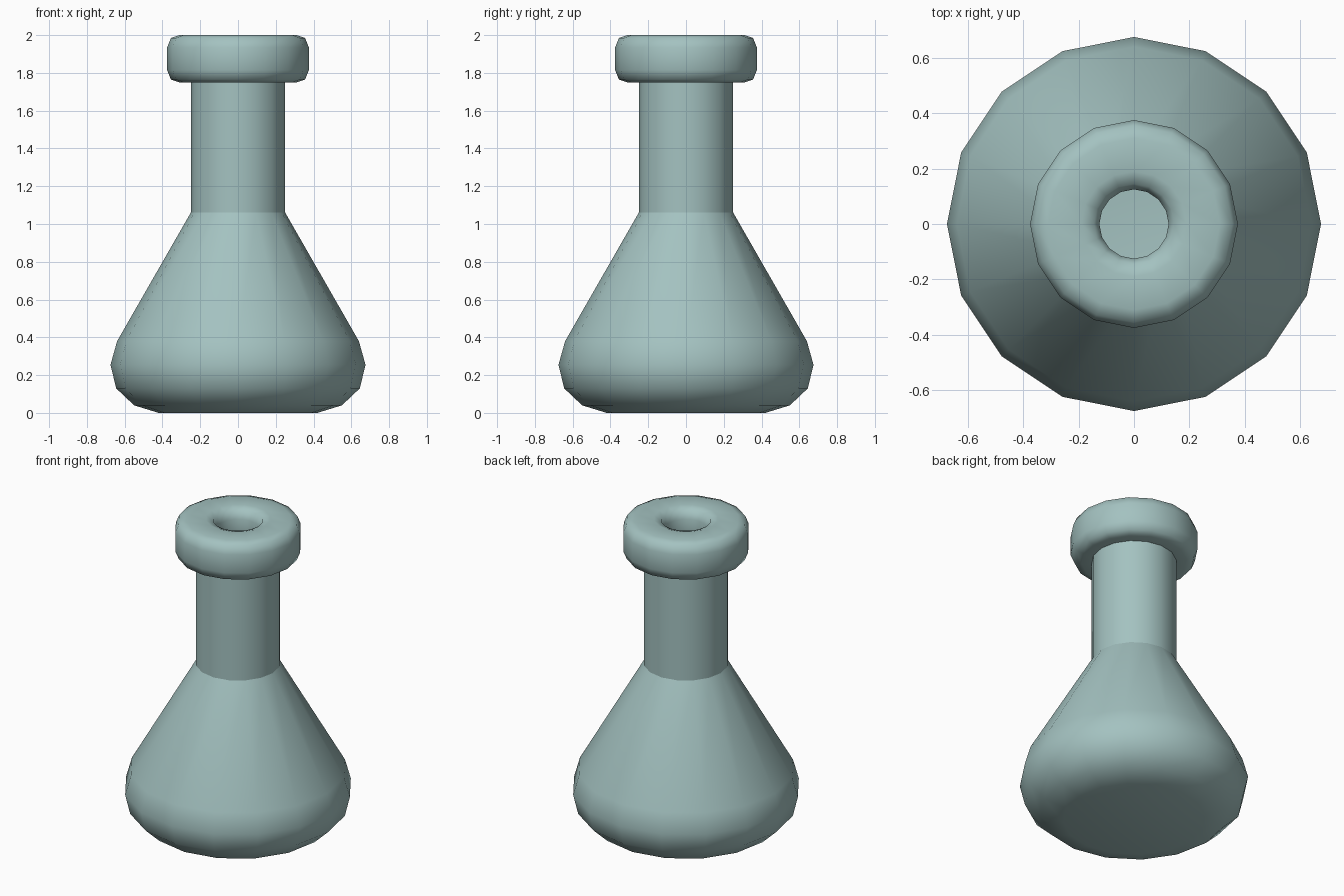
import bpy, bmesh
from math import cos, sin, pi, radians

cube = bpy.data.objects.get("Cube")
if cube:
    bpy.data.objects.remove(cube, do_unlink=True)

SIDES = 16

glass = bpy.data.materials.new("pale_teal")
glass.use_nodes = True
color = (0.37, 0.54, 0.53, 1)
glass.diffuse_color = color
glass.node_tree.nodes["Principled BSDF"].inputs["Base Color"].default_value = color


def lathe(name, profile, closed=False, cap=False):
    """Turn an (r, z) profile, listed upwards on the outside, around z."""
    bm = bmesh.new()
    rings = [[bm.verts.new((r * cos(2 * pi * i / SIDES), r * sin(2 * pi * i / SIDES), z))
              for i in range(SIDES)] for r, z in profile]
    pairs = list(zip(rings, rings[1:]))
    if closed:
        pairs.append((rings[-1], rings[0]))
    for low, high in pairs:
        for i in range(SIDES):
            j = (i + 1) % SIDES
            bm.faces.new((low[i], low[j], high[j], high[i]))
    if cap:
        bm.faces.new(rings[0][::-1])
    mesh = bpy.data.meshes.new(name)
    bm.to_mesh(mesh)
    bm.free()
    mesh.materials.append(glass)
    obj = bpy.data.objects.new(name, mesh)
    bpy.context.collection.objects.link(obj)
    bpy.ops.object.select_all(action="DESELECT")
    obj.select_set(True)
    bpy.context.view_layer.objects.active = obj
    bpy.ops.object.shade_smooth_by_angle(angle=radians(50))
    return obj


# Conical body with a rounded base
lathe("flask_body", [(0.42, 0), (0.55, 0.04), (0.645, 0.13), (0.675, 0.255),
                     (0.64, 0.38), (0.25, 1.06)], cap=True)

# Straight open neck
lathe("flask_neck", [(0.25, 1.06), (0.25, 1.8)])

# Thick rounded ring around the mouth
half = [(0.06, 0.125), (0.105, 0.11), (0.125, 0.06)]
corners = ([(x, -z) for x, z in half] + half[::-1]
           + [(-x, z) for x, z in half] + [(-x, -z) for x, z in half[::-1]])
lathe("mouth_ring", [(0.25 + x, 1.875 + z) for x, z in corners], closed=True)
